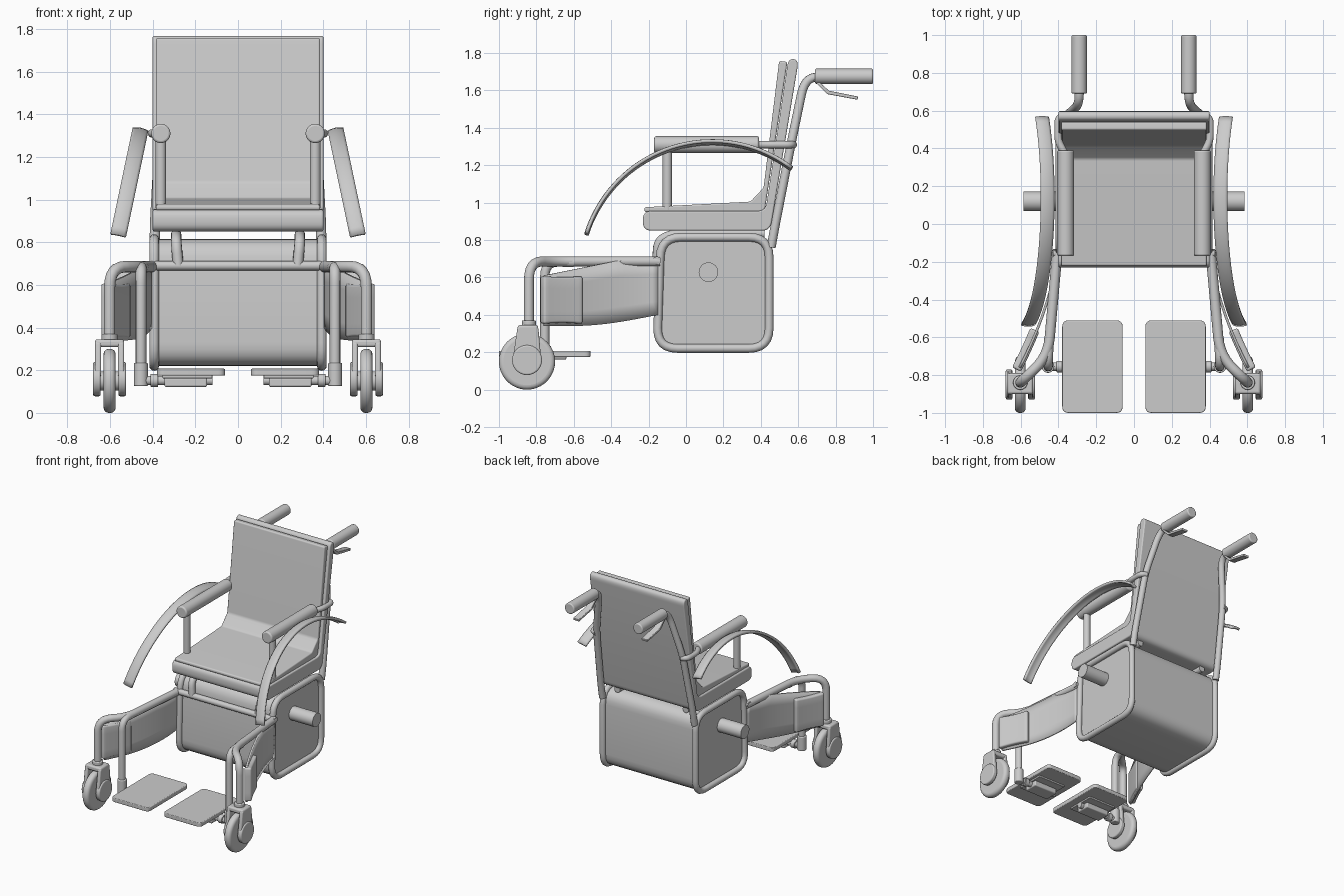
import bpy, bmesh
from math import sin, cos, pi, radians
from mathutils import Vector, Matrix

if "Cube" in bpy.data.objects:
    bpy.data.objects.remove(bpy.data.objects["Cube"])


def finish(name, me, mirror=True, bevel=0, segs=3, thick=0, angle=35):
    me.shade_smooth()
    me.set_sharp_from_angle(angle=radians(angle))
    ob = bpy.data.objects.new(name, me)
    bpy.context.collection.objects.link(ob)
    if thick:
        m = ob.modifiers.new("Solidify", 'SOLIDIFY')
        m.thickness, m.offset = thick, 0
    if bevel:
        m = ob.modifiers.new("Bevel", 'BEVEL')
        m.width, m.segments, m.limit_method = bevel, segs, 'ANGLE'
        m.angle_limit = radians(40)
    if mirror:
        ob.modifiers.new("Mirror", 'MIRROR').use_mirror_merge = False
    return ob


def mesh_from(bm, name):
    bmesh.ops.recalc_face_normals(bm, faces=bm.faces)
    me = bpy.data.meshes.new(name)
    bm.to_mesh(me)
    bm.free()
    return me


def fillet(pts, r, closed=False, n=6):
    """Round the corners of a polyline with short quadratic arcs."""
    P = [Vector(p) for p in pts]
    out = []
    for i, p in enumerate(P):
        if not closed and i in (0, len(P) - 1):
            out.append(p)
            continue
        a, b = P[i - 1] - p, P[(i + 1) % len(P)] - p
        s = p + a.normalized() * min(r, a.length * .49)
        e = p + b.normalized() * min(r, b.length * .49)
        for k in range(n + 1):
            t = k / n
            out.append(s * (1 - t) ** 2 + p * 2 * t * (1 - t) + e * t * t)
    return out


def tube(name, pts, r, bend=.08, closed=False, mirror=True):
    P = fillet(pts, bend, closed)
    cu = bpy.data.curves.new(name, 'CURVE')
    cu.dimensions, cu.bevel_depth, cu.bevel_resolution = '3D', r, 4
    cu.use_fill_caps = True
    sp = cu.splines.new('POLY')
    sp.points.add(len(P) - 1)
    for q, p in zip(sp.points, P):
        q.co = (*p, 1)
    sp.use_cyclic_u = closed
    tmp = bpy.data.objects.new(name + "_path", cu)
    bpy.context.collection.objects.link(tmp)
    me = bpy.data.meshes.new_from_object(tmp.evaluated_get(bpy.context.evaluated_depsgraph_get()))
    bpy.data.objects.remove(tmp)
    return finish(name, me, mirror)


def prism(name, yz, x0, x1, r=0, mirror=True, bevel=.008):
    """Extrude a side-view (y, z) profile along x."""
    pts = [(0, y, z) for y, z in yz]
    P = fillet(pts, r, True) if r else [Vector(p) for p in pts]
    bm = bmesh.new()
    f = bm.faces.new([bm.verts.new((x0, p.y, p.z)) for p in P])
    ext = bmesh.ops.extrude_face_region(bm, geom=[f])['geom']
    bmesh.ops.translate(bm, vec=(x1 - x0, 0, 0), verts=[v for v in ext if isinstance(v, bmesh.types.BMVert)])
    return finish(name, mesh_from(bm, name), mirror, bevel)


def box(name, lo, hi, bevel=.008, mirror=True):
    return prism(name, [(lo[1], lo[2]), (hi[1], lo[2]), (hi[1], hi[2]), (lo[1], hi[2])],
                 lo[0], hi[0], 0, mirror, bevel)


def rod(name, a, b, r, bevel=0, segs=3, sides=32):
    a, b = Vector(a), Vector(b)
    bm = bmesh.new()
    rot = (b - a).to_track_quat('Z', 'Y').to_matrix().to_4x4()
    bmesh.ops.create_cone(bm, cap_ends=True, segments=sides, radius1=r, radius2=r,
                          depth=(b - a).length, matrix=Matrix.Translation((a + b) / 2) @ rot)
    return finish(name, mesh_from(bm, name), True, bevel, segs)


def sheet(name, nu, nv, f, thick, bevel=0):
    bm = bmesh.new()
    g = [[bm.verts.new(f(i / nu, j / nv)) for j in range(nv + 1)] for i in range(nu + 1)]
    for i in range(nu):
        for j in range(nv):
            bm.faces.new((g[i][j], g[i + 1][j], g[i + 1][j + 1], g[i][j + 1]))
    return finish(name, mesh_from(bm, name), True, bevel, 3, thick)


# Lower body with its tubular frame
loop = [(-.155, .22), (.445, .22), (.445, .815), (-.135, .815)]
prism("body", loop, -.385, .385, .11, False, 0)
tube("body_frame", [(.393, y, z) for y, z in loop], .023, .11, True)
tube("front_crossbar", [(-.43, -.155, .69), (.43, -.155, .69)], .022, mirror=False)
tube("seat_support", [(.28, -.155, .69), (.29, -.15, .80), (.29, -.06, .835), (.29, .42, .835)], .025, .06)
rod("axle", (.38, .12, .628), (.585, .12, .628), .052)

# Seat and back: outer shell and inner cushion
prism("seat_shell", [(-.23, .85), (.45, .85), (.603, 1.762), (.548, 1.772), (.425, .955), (-.23, .955)],
      -.4, .4, .045, False)
prism("seat_cushion", [(-.222, .95), (.42, .95), (.542, 1.752), (.498, 1.757), (.415, 1.08),
                       (.345, 1.005), (-.222, .975)], -.385, .385, .012, False)

# Back posts, push handles and brake levers
tube("back_post", [(.39, .455, .76), (.39, .475, .87), (.365, .565, 1.33), (.29, .635, 1.665),
                   (.29, .75, 1.675)], .024, .09)
rod("push_handle", (.29, .69, 1.675), (.29, 1, 1.675), .041, .008)
prism("brake_lever", [(.68, 1.655), (.70, 1.655), (.765, 1.598), (.92, 1.567), (.917, 1.55),
                      (.755, 1.58)], .265, .315, 0, True, .004)

# Armrests
rod("armrest_pad", (.362, -.17, 1.31), (.362, .39, 1.31), .045, .01)
rod("armrest_post", (.362, -.1, .96), (.362, -.1, 1.29), .025)
tube("armrest_link", [(.365, .37, 1.31), (.402, .44, 1.31), (.402, .56, 1.31), (.36, .575, 1.31)], .02, .03)


# Arched wheel guards, leaning outward
def guard(u, v):
    a = radians(53 + 109.5 * u)
    w = (v - .5) * .07
    R = .708 - 2.5 * w * w * 2
    y, z = .14 + R * cos(a), .62 + R * sin(a)
    return (.457 + (1.33 - z) * .21 + w * .98, y, z + w * .2)


sheet("wheel_guard", 36, 6, guard, .018)

# Front frame arms and footrest hangers
tube("front_arm", [(.405, -.14, .685), (.455, -.70, .685), (.602, -.84, .685), (.602, -.84, .34)], .027, .1)
tube("footrest_hanger", [(.45, -.60, .68), (.455, -.755, .685), (.455, -.755, .16)], .025, .08)
rod("hanger_clamp", (.455, -.755, .125), (.455, -.755, .235), .033, .006)


# Curved side panels with a pad on the front end
def panel_x(y):
    t = (-.15 - y) / .62
    return .41 + .2 * max(t, 0) ** 1.6


def side_panel(u, v):
    y = -.15 - .61 * u
    low = .40 - .06 * sin(min(u * 1.3, 1) * pi / 2)
    high = .69 - .08 * max(0, u - .35) / .65
    return (panel_x(y), y, low + (high - low) * v)


def side_pad(u, v):
    y = -.56 - .21 * u
    return (panel_x(y) + .012, y, .352 + .255 * v + .012 * (.5 - v) * sin(u * pi))


sheet("side_panel", 20, 4, side_panel, .014)
sheet("side_pad", 8, 4, side_pad, .052, .012)

# Casters: tyre, hub, fork and stem collar
X, Y, Z = .602, -.85, .15
rod("caster_tyre", (X - .028, Y, Z), (X + .028, Y, Z), .15, .024, 5, 48)
rod("caster_hub", (X - .045, Y, Z), (X + .045, Y, Z), .045)
for side, s in (("inner", -1), ("outer", 1)):
    rod("fork_disc_" + side, (X + s * .042, Y, .158), (X + s * .077, Y, .158), .08, .008)
    prism("fork_leg_" + side, [(-.925, .17), (-.9, .34), (-.79, .34), (-.775, .17)],
          X + s * .04, X + s * .068, .02)
box("fork_head", (X - .068, -.9, .308), (X + .068, -.79, .345), .012)
rod("stem_collar", (X, -.84, .335), (X, -.84, .37), .038, .006)

# Footplates with brackets
bm = bmesh.new()
P = fillet([(.06, -1, .175), (.38, -1, .175), (.38, -.51, .175), (.06, -.51, .175)], .035, True)
face = bm.faces.new([bm.verts.new(p) for p in P])
ext = bmesh.ops.extrude_face_region(bm, geom=[face])['geom']
bmesh.ops.translate(bm, vec=(0, 0, .032), verts=[v for v in ext if isinstance(v, bmesh.types.BMVert)])
finish("footplate", mesh_from(bm, "footplate"), True, .005)
rod("footplate_bar", (.12, -.755, .152), (.47, -.755, .152), .022)
rod("bar_collar", (.375, -.755, .152), (.41, -.755, .152), .031, .004)
box("footplate_bracket", (.145, -.81, .122), (.345, -.70, .165), .008)
box("bracket_plate", (.12, -.86, .162), (.355, -.64, .178), .004)
